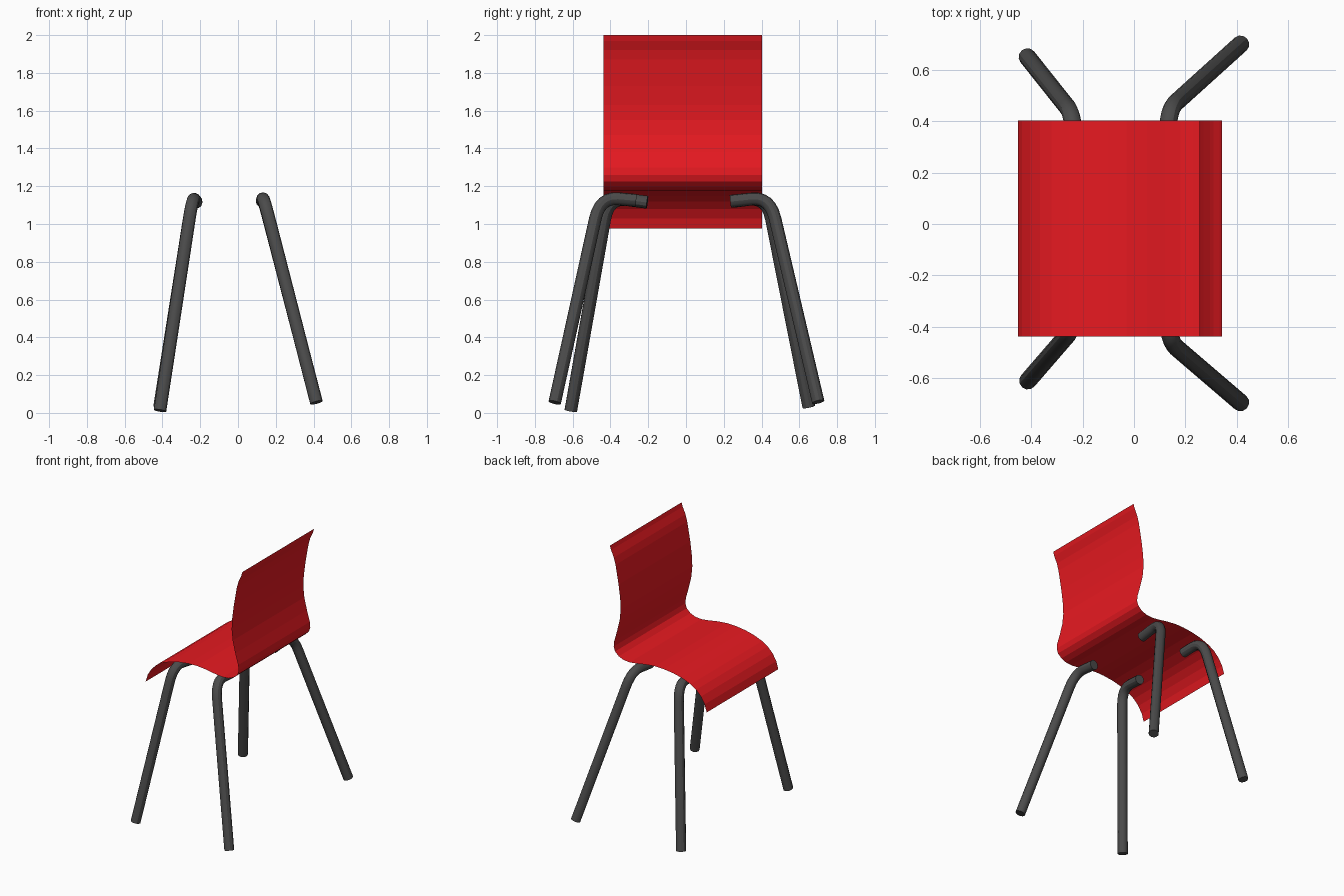
import bpy
from mathutils import Vector

if "Cube" in bpy.data.objects:
    bpy.data.objects.remove(bpy.data.objects["Cube"])


def material(name, color):
    mat = bpy.data.materials.new(name)
    mat.diffuse_color = color
    mat.use_nodes = True
    mat.node_tree.nodes["Principled BSDF"].inputs["Base Color"].default_value = mat.diffuse_color
    return mat


RED = material("red_shell", (0.8, 0.01, 0.015, 1))
DARK = material("dark_metal", (0.07, 0.07, 0.07, 1))

# Seat and backrest: one thin bent sheet, an (x, z) profile swept along y
PROFILE = [(-.452, .975), (-.435, 1.03), (-.405, 1.08), (-.365, 1.12),
           (-.32, 1.148), (-.25, 1.175), (-.18, 1.192), (-.10, 1.202),
           (-.03, 1.204), (.05, 1.196), (.12, 1.184), (.18, 1.177),
           (.23, 1.182), (.27, 1.198), (.30, 1.226), (.311, 1.26),
           (.307, 1.30), (.284, 1.38), (.262, 1.47), (.254, 1.55),
           (.258, 1.63), (.271, 1.73), (.287, 1.82), (.296, 1.87),
           (.31, 1.92), (.333, 1.97), (.342, 2.0)]
n = len(PROFILE)
verts = [(x, y, z) for y in (-.437, .403) for x, z in PROFILE]
faces = [(i, i + n, i + n + 1, i + 1) for i in range(n - 1)]
mesh = bpy.data.meshes.new("seat_shell")
mesh.from_pydata(verts, [], faces)
mesh.materials.append(RED)
shell = bpy.data.objects.new("seat_shell", mesh)
bpy.context.collection.objects.link(shell)


# Legs: round tubes that splay out and bend inwards under the seat
def leg(name, foot, corner, end, bend=0.12, radius=0.034):
    foot, corner, end = Vector(foot), Vector(corner), Vector(end)
    a = corner + (foot - corner).normalized() * bend
    b = corner + (end - corner).normalized() * bend * 0.8
    path = [foot]
    for i in range(7):
        t = i / 6
        path.append(a * (1 - t) ** 2 + corner * 2 * t * (1 - t) + b * t * t)
    path.append(end)
    curve = bpy.data.curves.new(name, "CURVE")
    curve.dimensions = "3D"
    curve.bevel_depth = radius
    curve.bevel_resolution = 4
    curve.use_fill_caps = True
    spline = curve.splines.new("POLY")
    spline.points.add(len(path) - 1)
    for p, co in zip(spline.points, path):
        p.co = (*co, 1)
    curve.materials.append(DARK)
    obj = bpy.data.objects.new(name, curve)
    bpy.context.collection.objects.link(obj)
    bpy.ops.object.select_all(action="DESELECT")
    obj.select_set(True)
    bpy.context.view_layer.objects.active = obj
    bpy.ops.object.convert(target="MESH")
    bpy.ops.object.shade_smooth_by_angle()


leg("seat_front_leg_a", (-.413, -.61, .012), (-.24, -.41, 1.142), (-.222, -.205, 1.115))
leg("seat_front_leg_b", (-.415, .65, .032), (-.24, .43, 1.142), (-.222, .25, 1.12))
leg("backrest_leg_a", (.415, -.695, .055), (.135, -.455, 1.142), (.128, -.265, 1.125))
leg("backrest_leg_b", (.415, .70, .058), (.133, .445, 1.142), (.128, .235, 1.12))
